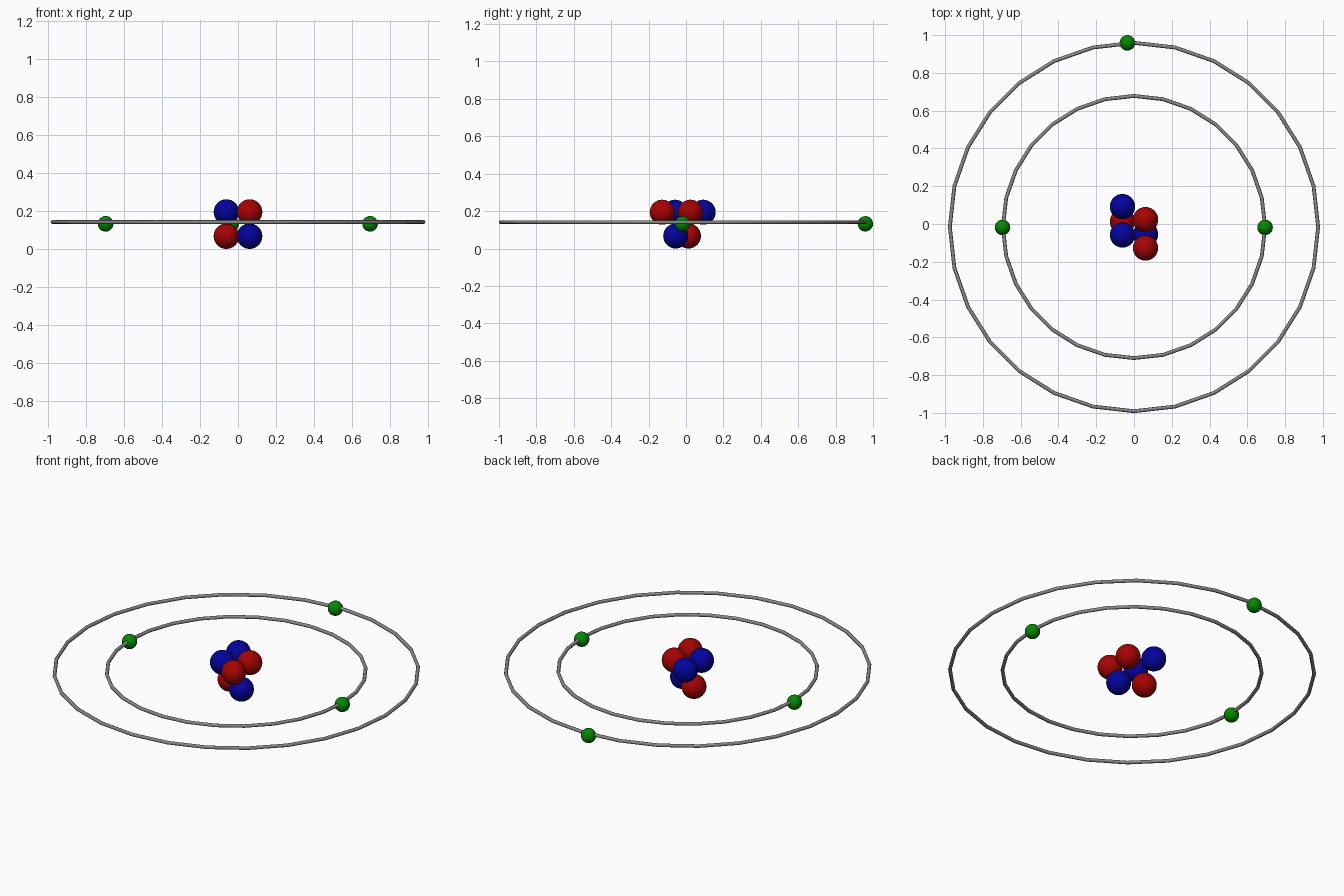
import bpy
import math

if "Cube" in bpy.data.objects:
    bpy.data.objects.remove(bpy.data.objects["Cube"])


def material(name, colour):
    m = bpy.data.materials.new(name)
    m.diffuse_color = (*colour, 1)
    m.use_nodes = True
    m.node_tree.nodes["Principled BSDF"].inputs["Base Color"].default_value = m.diffuse_color
    return m


red = material("red", (0.38, 0.001, 0.001))
blue = material("blue", (0.001, 0.001, 0.34))
green = material("green", (0.001, 0.25, 0.001))
grey = material("grey", (0.25, 0.25, 0.25))


def finish(name, mat):
    obj = bpy.context.object
    obj.name = name
    obj.data.materials.append(mat)
    bpy.ops.object.shade_smooth_by_angle(angle=math.radians(50))


def ball(name, loc, radius, mat):
    bpy.ops.mesh.primitive_uv_sphere_add(segments=32, ring_count=16, radius=radius, location=loc)
    finish(name, mat)


def orbit(name, radius):
    bpy.ops.mesh.primitive_torus_add(major_segments=28, minor_segments=8, major_radius=radius,
                                     minor_radius=0.01, location=(0, -0.016, 0.141))
    finish(name, grey)


# Two flat orbit rings
orbit("inner_orbit", 0.694)
orbit("outer_orbit", 0.975)

# Nucleus: protons and neutrons in two layers
X, LOW, HIGH = 0.061, 0.067, 0.194
for i, loc in enumerate([(X, -0.127, HIGH), (X, 0.023, HIGH), (-X, 0.013, LOW)]):
    ball(f"proton_{i + 1}", loc, 0.067, red)
for i, loc in enumerate([(-X, 0.092, HIGH), (-X, -0.058, HIGH), (X, -0.055, LOW)]):
    ball(f"neutron_{i + 1}", loc, 0.067, blue)

# Electrons on the orbits
for i, (x, y) in enumerate([(-0.696, -0.018), (0.694, -0.018), (-0.035, 0.959)]):
    ball(f"electron_{i + 1}", (x, y, 0.132), 0.041, green)
